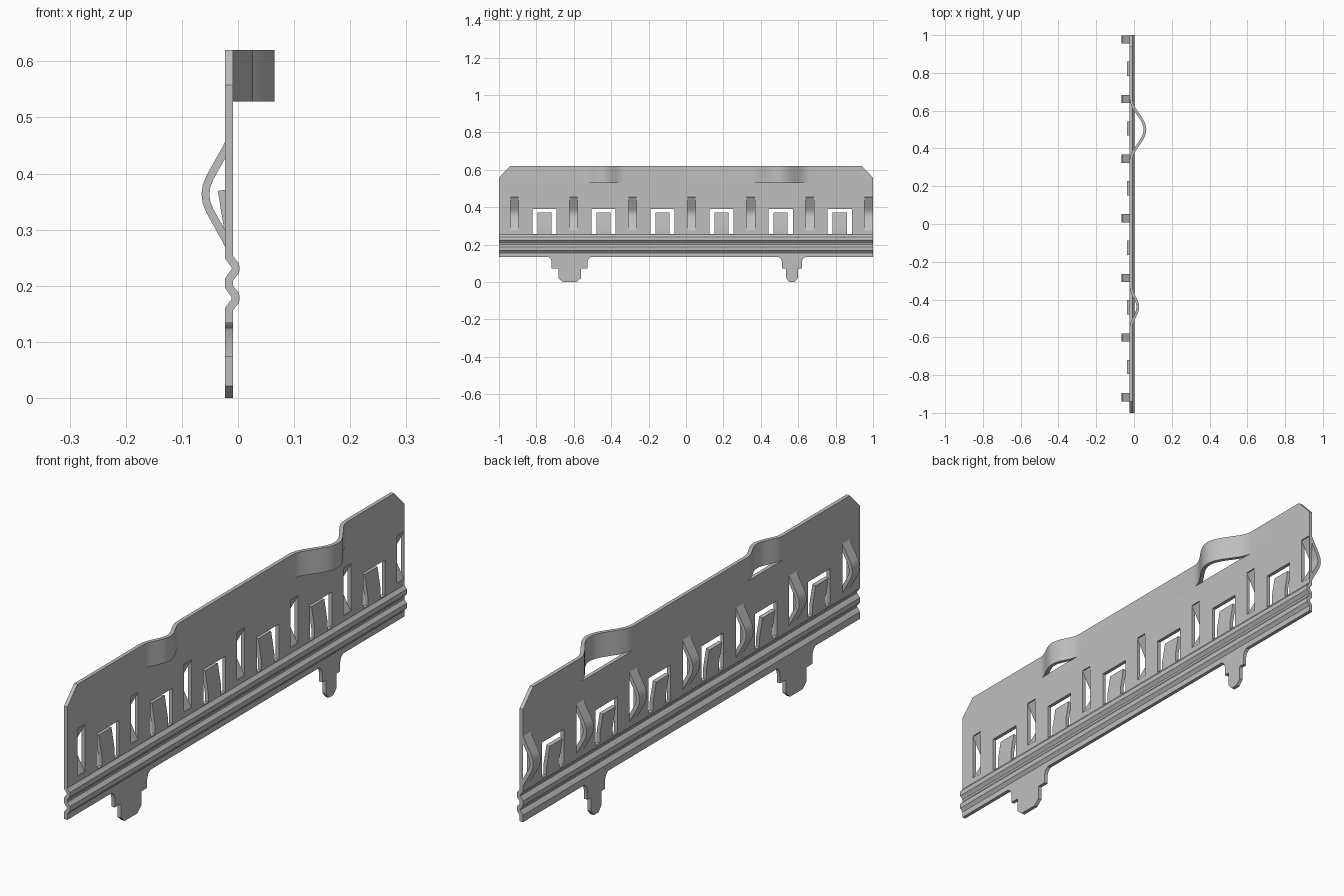
import bpy, bmesh, math

cube = bpy.data.objects.get("Cube")
if cube:
    bpy.data.objects.remove(cube, do_unlink=True)

THICK = 0.014      # sheet thickness
MID = -0.016       # x of the sheet's middle plane
PITCH = 0.3157     # spacing of the springs and tabs
SPRINGS = [-0.917 + PITCH * i for i in range(7)]
TABS = [-0.757 + PITCH * i for i in range(6)]
SPRING_W, SPRING_Z = 0.022, (0.275, 0.455)
WINDOW_W, WINDOW_Z = 0.065, (0.257, 0.39)
ARCHES = [(0.5, 0.165, 0.074), (-0.44, 0.11, 0.036)]   # centre, half length, height

steel = bpy.data.materials.new("Plain grey steel")
steel.use_nodes = True
GREY = (0.522, 0.522, 0.522, 1)
steel.diffuse_color = GREY
steel.node_tree.nodes["Principled BSDF"].inputs["Base Color"].default_value = GREY


def finish(name, bm):
    """Turn a thin surface into sheet metal of even thickness."""
    bmesh.ops.remove_doubles(bm, verts=bm.verts, dist=1e-5)
    bmesh.ops.delete(bm, geom=[v for v in bm.verts if not v.link_faces], context='VERTS')
    bmesh.ops.recalc_face_normals(bm, faces=bm.faces)
    mesh = bpy.data.meshes.new(name)
    bm.to_mesh(mesh)
    bm.free()
    mesh.materials.append(steel)
    obj = bpy.data.objects.new(name, mesh)
    bpy.context.collection.objects.link(obj)
    bpy.ops.object.select_all(action='DESELECT')
    obj.select_set(True)
    bpy.context.view_layer.objects.active = obj
    solid = obj.modifiers.new("Thickness", 'SOLIDIFY')
    solid.thickness = THICK
    solid.offset = 0
    solid.use_even_offset = True
    bpy.ops.object.modifier_apply(modifier=solid.name)
    bpy.ops.object.shade_smooth_by_angle(angle=math.radians(30))


def grid_sheet(name, ys, zs, place, is_hole=lambda y, z: False):
    """Grid over y and z; place() gives each point, is_hole() drops cells."""
    bm = bmesh.new()
    rows = [[bm.verts.new(place(y, z)) for y in ys] for z in zs]
    for j in range(len(zs) - 1):
        for i in range(len(ys) - 1):
            if not is_hole((ys[i] + ys[i + 1]) / 2, (zs[j] + zs[j + 1]) / 2):
                bm.faces.new((rows[j][i], rows[j][i + 1], rows[j + 1][i + 1], rows[j + 1][i]))
    finish(name, bm)


def strip(name, y, half, path):
    """Band of constant width following an (x, z) path."""
    xs = {z: x for x, z in path}
    right = min(y + half, 1.0)
    grid_sheet(name, [y - half, right], [z for _, z in path], lambda py, z: (xs[z], py, z))


# Main panel with two stiffening ribs, spring slots and tab windows
RIB = [(-0.020, 0), (-0.010, 0.007), (-0.006, 0.011), (0, 0.012),
       (0.006, 0.011), (0.010, 0.007), (0.020, 0)]
profile = {0.134: MID, 0.53: MID}
for centre in (0.178, 0.231):
    for dz, dx in RIB:
        profile[centre + dz] = MID + dx
for z in SPRING_Z + WINDOW_Z:
    profile[z] = MID
cuts = [-1.0, 1.0]
for y in SPRINGS:
    cuts += [y - SPRING_W, min(y + SPRING_W, 1.0)]
for y in TABS:
    cuts += [y - WINDOW_W, y + WINDOW_W]


def panel_hole(y, z):
    in_slot = SPRING_Z[0] < z < SPRING_Z[1] and any(abs(y - c) < SPRING_W for c in SPRINGS)
    in_window = WINDOW_Z[0] < z < WINDOW_Z[1] and any(abs(y - c) < WINDOW_W for c in TABS)
    return in_slot or in_window


grid_sheet("main_panel", sorted(set(cuts)), sorted(profile),
           lambda y, z: (profile[z], y, z), panel_hole)


# Top rail with chamfered ends and two arches sheared away from the panel
def rail_point(y, z):
    x = MID
    for centre, half, height in ARCHES:
        u = abs(y - centre) / half
        if u < 1:
            x += height * 0.5 * (1 + math.cos(math.pi * u))
    if z > 0.6 and abs(y) == 1.0:
        y *= 0.94
    return x, y, z


rail_ys = [-1.0, 1.0]
for centre, half, _ in ARCHES:
    rail_ys += [centre + half * k / 12 for k in range(-12, 13)]
grid_sheet("top_rail", sorted(rail_ys), [0.528, 0.558, 0.62], rail_point)

# Bowed springs bridging the slots
SPRING_PATH = [(-0.016, 0.27), (-0.022, 0.283), (-0.050, 0.333), (-0.056, 0.348),
               (-0.058, 0.363), (-0.056, 0.378), (-0.050, 0.393), (-0.022, 0.443),
               (-0.016, 0.455)]
for n, y in enumerate(SPRINGS, 1):
    strip(f"bowed_spring_{n}", y, SPRING_W, SPRING_PATH)

# Tabs bent outward inside the windows
for n, y in enumerate(TABS, 1):
    strip(f"bent_tab_{n}", y, 0.038, [(MID, 0.255), (MID, 0.29), (-0.029, 0.37)])


# Stepped feet with filleted shoulders and a chamfered tip
def foot(name, y, shoulder, tip, end):
    half = [(shoulder + 0.018, 0.136), (shoulder + 0.016, 0.132), (shoulder + 0.006, 0.124),
            (shoulder, 0.108), (shoulder, 0.073), (tip, 0.073), (tip, 0.021), (end, 0.0)]
    outline = [(-a, z) for a, z in half] + [(a, z) for a, z in reversed(half)]
    bm = bmesh.new()
    bm.faces.new([bm.verts.new((MID, y + a, z)) for a, z in outline])
    finish(name, bm)


foot("wide_foot", -0.622, 0.096, 0.061, 0.037)
foot("narrow_foot", 0.566, 0.053, 0.032, 0.014)
